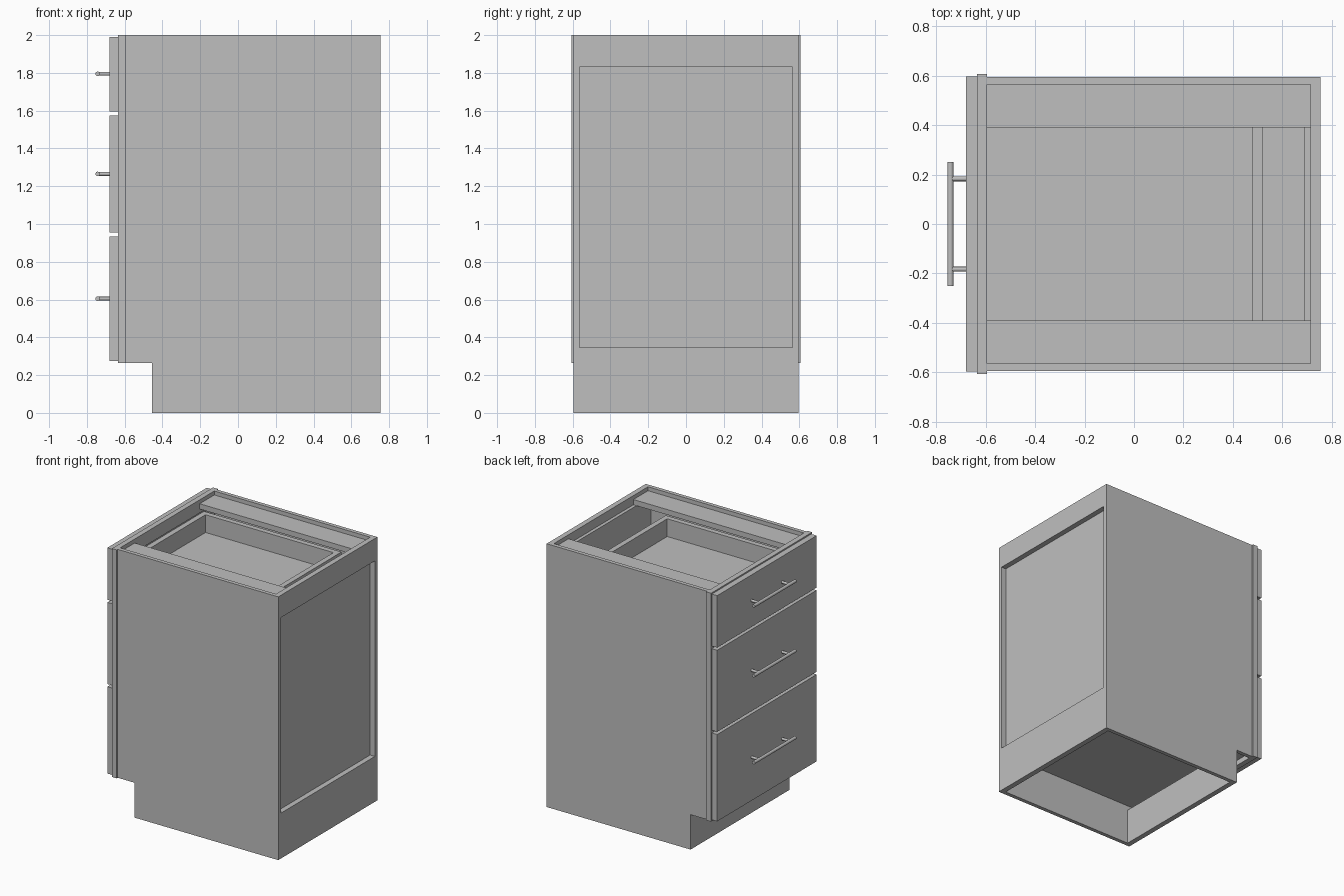
import bpy, bmesh, math
from mathutils import Matrix, Vector

if "Cube" in bpy.data.objects:
    bpy.data.objects.remove(bpy.data.objects["Cube"])

grey = bpy.data.materials.new("light grey")
grey.use_nodes = True
grey.diffuse_color = (0.52, 0.52, 0.52, 1)
grey.node_tree.nodes["Principled BSDF"].inputs["Base Color"].default_value = (0.52, 0.52, 0.52, 1)


def make_object(name, bm):
    bmesh.ops.recalc_face_normals(bm, faces=bm.faces)
    mesh = bpy.data.meshes.new(name)
    bm.to_mesh(mesh)
    bm.free()
    mesh.materials.append(grey)
    obj = bpy.data.objects.new(name, mesh)
    bpy.context.collection.objects.link(obj)
    return obj


def add_box(bm, x, y, z):
    """Add a box from (min, max) ranges."""
    size = Vector((x[1] - x[0], y[1] - y[0], z[1] - z[0]))
    centre = Vector((sum(x) / 2, sum(y) / 2, sum(z) / 2))
    bmesh.ops.create_cube(bm, size=1, matrix=Matrix.Translation(centre) @ Matrix.Diagonal((*size, 1)))


def boxes(name, *ranges):
    bm = bmesh.new()
    for r in ranges:
        add_box(bm, *r)
    return make_object(name, bm)


def prism(name, outline, depth, to_world):
    """Extrude a flat outline; to_world maps (u, v, depth) to x, y, z."""
    bm = bmesh.new()
    face = bm.faces.new([bm.verts.new(to_world(u, v, depth[0])) for u, v in outline])
    ext = bmesh.ops.extrude_face_region(bm, geom=[face])
    shift = Vector(to_world(0, 0, depth[1])) - Vector(to_world(0, 0, depth[0]))
    bmesh.ops.translate(bm, vec=shift, verts=[g for g in ext["geom"] if isinstance(g, bmesh.types.BMVert)])
    return make_object(name, bm)


def framed_panel(name, x, outer, holes):
    """Upright board across y with rectangular holes, each (y0, y1, z0, z1), stacked upward."""
    y0, y1, z0, z1 = outer
    a, b = holes[0][0], holes[0][1]
    parts = [(x, (y0, a), (z0, z1)), (x, (b, y1), (z0, z1))]
    edges = [z0] + [v for h in holes for v in h[2:]] + [z1]
    for low, high in zip(edges[::2], edges[1::2]):
        parts.append((x, (a, b), (low, high)))
    return boxes(name, *parts)


# Side panels with the toe notch
side_outline = [(-0.455, 0), (0.755, 0), (0.755, 2), (-0.595, 2), (-0.595, 0.265), (-0.455, 0.265)]
for name, depth in (("right_side_panel", (-0.595, -0.565)), ("left_side_panel", (0.565, 0.595))):
    prism(name, side_outline, depth, lambda u, v, d: (u, d, v))

# Back frame, recessed back panel, bottom deck and toe board
framed_panel("back_frame", (0.715, 0.755), (-0.57, 0.57, 0, 2), [(-0.565, 0.565, 0.345, 1.83)])
boxes("back_panel", ((0.69, 0.715), (-0.565, 0.565), (0.305, 1.93)))
boxes("bottom_deck", ((-0.595, 0.69), (-0.565, 0.565), (0.305, 0.345)))
boxes("toe_board", ((-0.455, -0.415), (-0.565, 0.565), (0, 0.27)))

# Top stretchers along both sides
for name, s in (("right_top_stretcher", -1), ("left_top_stretcher", 1)):
    boxes(name, ((-0.595, 0.715), tuple(sorted((s * 0.39, s * 0.565))), (1.93, 1.97)))

# Face frame with three drawer openings
framed_panel("face_frame", (-0.635, -0.595), (-0.607, 0.607, 0.265, 2),
             [(-0.52, 0.52, 0.345, 0.90), (-0.52, 0.52, 0.99, 1.54), (-0.52, 0.52, 1.63, 1.9)])


def drawer_box(name, z0, z1):
    boxes(name,
          ((-0.635, -0.595), (-0.5, 0.5), (z0, z1)),
          ((0.48, 0.52), (-0.5, 0.5), (z0, z1)),
          ((-0.595, 0.48), (-0.5, -0.46), (z0, z1)),
          ((-0.595, 0.48), (0.46, 0.5), (z0, z1)),
          ((-0.595, 0.48), (-0.46, 0.46), (z0 + 0.03, z0 + 0.07)))


def handle(name, z):
    bm = bmesh.new()
    along_y = Matrix.Rotation(math.pi / 2, 4, "X")
    along_x = Matrix.Rotation(math.pi / 2, 4, "Y")
    bmesh.ops.create_cone(bm, cap_ends=True, segments=20, radius1=0.012, radius2=0.012, depth=0.5,
                          matrix=Matrix.Translation((-0.743, 0, z)) @ along_y)
    for y in (-0.183, 0.183):
        bmesh.ops.create_cone(bm, cap_ends=True, segments=16, radius1=0.01, radius2=0.01, depth=0.066,
                              matrix=Matrix.Translation((-0.711, y, z)) @ along_x)
    obj = make_object(name, bm)
    bpy.ops.object.select_all(action="DESELECT")
    obj.select_set(True)
    bpy.context.view_layer.objects.active = obj
    bpy.ops.object.shade_smooth_by_angle()


# Drawers: front board, box and bar handle
drawers = [("bottom", (0.275, 0.935), (0.38, 0.80), 0.605),
           ("middle", (0.955, 1.575), (1.03, 1.44), 1.265),
           ("top", (1.595, 1.99), (1.655, 1.86), 1.795)]
for label, front, box, grip in drawers:
    boxes(label + "_drawer_front", ((-0.68, -0.635), (-0.597, 0.597), front))
    drawer_box(label + "_drawer_box", *box)
    handle(label + "_drawer_handle", grip)
